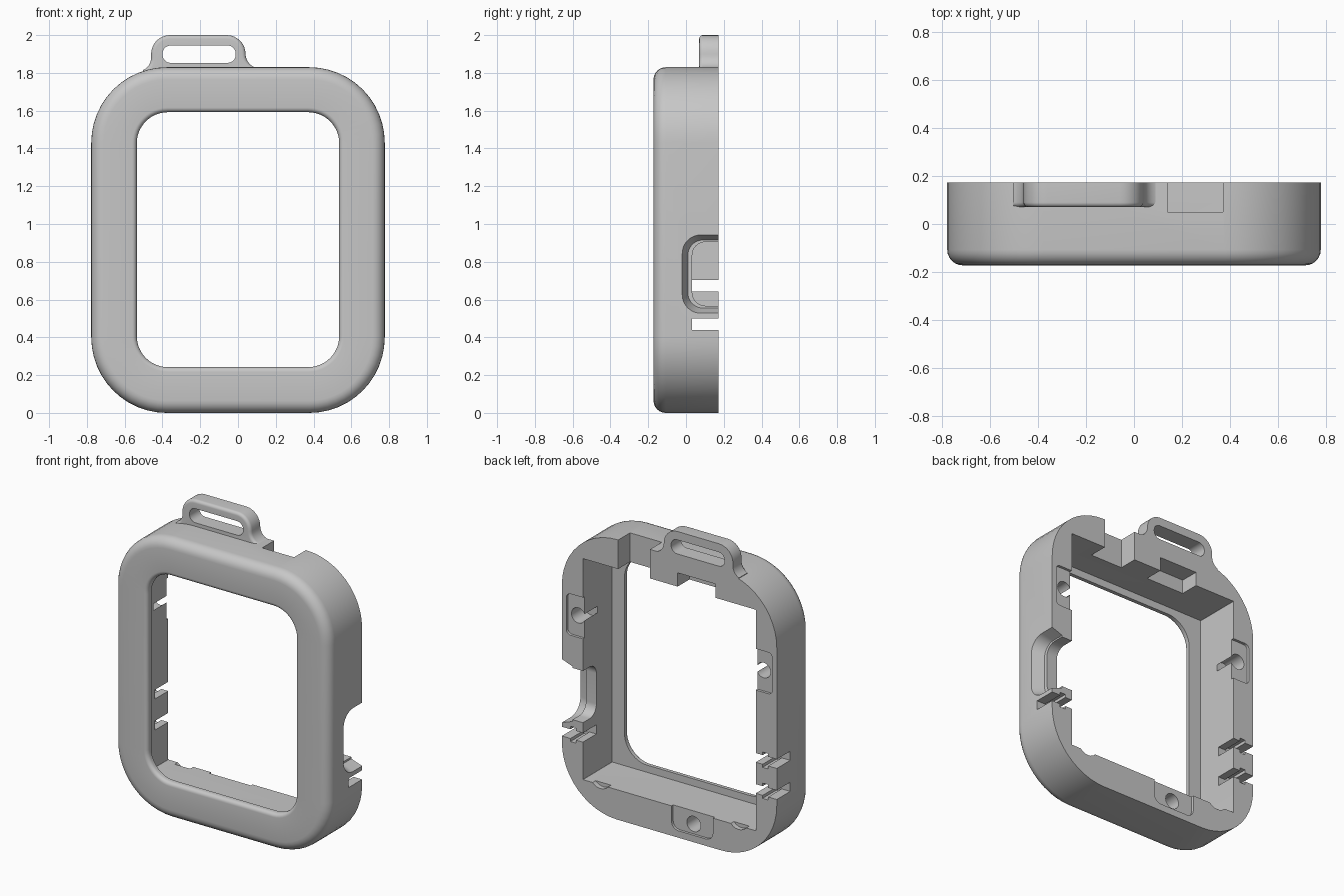
import bpy, bmesh
from math import sin, cos, pi

if "Cube" in bpy.data.objects:
    bpy.data.objects.remove(bpy.data.objects["Cube"], do_unlink=True)

grey = bpy.data.materials.new("matte_grey")
grey.use_nodes = True
grey.diffuse_color = (0.57, 0.57, 0.57, 1)
grey.node_tree.nodes["Principled BSDF"].inputs["Base Color"].default_value = (0.57, 0.57, 0.57, 1)

BACK, FRONT, FLOOR = 0.172, -0.172, -0.13
CAV_X, CAV_BOTTOM, CAV_TOP = 0.625, 0.195, 1.64


def arc(cu, cv, r, a0, a1, n=12):
    """Points on an arc, angles in quarter turns."""
    return [(cu + r * cos((a0 + (a1 - a0) * i / n) * pi / 2),
             cv + r * sin((a0 + (a1 - a0) * i / n) * pi / 2)) for i in range(n + 1)]


def rrect(u0, u1, v0, v1, r, n=12):
    return (arc(u1 - r, v1 - r, r, 0, 1, n) + arc(u0 + r, v1 - r, r, 1, 2, n)
            + arc(u0 + r, v0 + r, r, 2, 3, n) + arc(u1 - r, v0 + r, r, 3, 4, n))


def ring(pts, axis, d):
    return [(d, u, v) if axis == "x" else (u, d, v) for u, v in pts]


def loft(name, rings, closed=False):
    """Skin a stack of equal rings; closed joins last to first, else caps."""
    bm = bmesh.new()
    loops = [[bm.verts.new(p) for p in r] for r in rings]
    n = len(loops[0])
    pairs = list(zip(loops, loops[1:])) + ([(loops[-1], loops[0])] if closed else [])
    for a, b in pairs:
        for i in range(n):
            j = (i + 1) % n
            bm.faces.new((a[i], a[j], b[j], b[i]))
    if not closed:
        bm.faces.new(loops[0])
        bm.faces.new(loops[-1])
    bmesh.ops.recalc_face_normals(bm, faces=bm.faces[:])
    mesh = bpy.data.meshes.new(name)
    bm.to_mesh(mesh)
    bm.free()
    ob = bpy.data.objects.new(name, mesh)
    bpy.context.collection.objects.link(ob)
    mesh.materials.append(grey)
    return ob


def prism(name, pts, axis, lo, hi):
    return loft(name, [ring(pts, axis, lo), ring(pts, axis, hi)])


def box(name, x0, x1, y0, y1, z0, z1):
    return prism(name, [(x0, z0), (x1, z0), (x1, z1), (x0, z1)], "y", y0, y1)


def cut(target, cutter):
    cutter.hide_render = True
    mod = target.modifiers.new("cut", "BOOLEAN")
    mod.operation, mod.solver, mod.object = "DIFFERENCE", "EXACT", cutter
    bpy.context.view_layer.objects.active = target
    bpy.ops.object.modifier_apply(modifier=mod.name)
    bpy.data.objects.remove(cutter, do_unlink=True)


def smooth(ob):
    bpy.ops.object.select_all(action="DESELECT")
    ob.select_set(True)
    bpy.context.view_layer.objects.active = ob
    bpy.ops.object.shade_smooth_by_angle()


# Case shell: outer wall, rounded front, window lip, ledge and back cavity
def outer(inset, y):
    return ring(rrect(-0.777 + inset, 0.777 - inset, inset, 1.83 - inset, 0.4 - inset), "y", y)


def window(grow, y):
    return ring(rrect(-0.536 - grow, 0.536 + grow, 0.242 - grow, 1.592 + grow, 0.165 + grow), "y", y)


def cavity(y):
    return ring(rrect(-CAV_X, CAV_X, CAV_BOTTOM, CAV_TOP, 0.003), "y", y)


F, W, STEPS = 0.065, 0.025, 6
rings = [outer(0, BACK)]
for i in range(STEPS + 1):
    t = i / STEPS * pi / 2
    rings.append(outer(F * (1 - cos(t)), FRONT + F * (1 - sin(t))))
for i in range(STEPS + 1):
    t = i / STEPS * pi / 2
    rings.append(window(W * (1 - sin(t)), FRONT + W * (1 - cos(t))))
rings += [window(0, FLOOR), cavity(FLOOR), cavity(BACK)]
case = loft("case_shell", rings, closed=True)

# Side port: tapered recess, then a smaller opening into the cavity
cut(case, loft("port_recess", [
    ring(rrect(0.01, 0.4, 0.555, 0.915, 0.08), "x", 0.7),
    ring(rrect(-0.023, 0.4, 0.525, 0.945, 0.1), "x", 0.785)]))
cut(case, prism("port_opening", rrect(0.033, 0.4, 0.567, 0.905, 0.07), "x", 0.5, 0.74))

# Side slots with a wider cross groove
for side, z in ((-1, 0.47), (1, 0.47), (-1, 0.673)):
    lo, hi = sorted((side * 0.5, side * 0.9))
    cut(case, box("slot", lo, hi, 0.033, 0.3, z - 0.03, z + 0.03))
    lo, hi = sorted((side * 0.675, side * 0.715))
    cut(case, box("groove", lo, hi, 0.034, 0.3, z - 0.05, z + 0.05))

# Screw pads and holes on both sides and at the bottom
for side in (-1, 1):
    lo, hi = sorted((side * 0.55, side * 0.745))
    cut(case, prism("pad", rrect(lo, hi, 1.115, 1.385, 0.03, 4), "y", 0.155, 0.3))
    cut(case, prism("hole", arc(side * 0.67, 1.25, 0.05, 0, 4, 25)[:-1], "y", 0.02, 0.3))
    cut(case, box("hole_slit", *sorted((side * 0.55, side * 0.67)), 0.02, 0.3, 1.235, 1.265))
    # Shallow scallops along the lower cavity edge
    cut(case, prism("scallop", arc(side * 0.5, 0.245, 0.075, 0, 4, 24)[:-1], "y", 0.14, 0.3))
cut(case, prism("pad", rrect(-0.315, -0.015, 0.045, 0.25, 0.05, 4), "y", 0.155, 0.3))
cut(case, prism("hole", arc(-0.165, 0.11, 0.05, 0, 4, 25)[:-1], "y", 0.02, 0.3))

# Top notch through the wall and the recess beside the middle block
cut(case, box("top_notch", 0.14, 0.37, 0.05, 0.3, 1.5, 1.95))
cut(case, box("top_recess", -0.335, -0.06, 0.05, 0.3, 1.5, 1.73))
smooth(case)


# Strap loop with flared foot, rounded front edge and rounded slot
def loop_outline(inset, y):
    return ring([(-0.49, 1.78), (0.115, 1.78)]
                + arc(0.115, 1.9, 0.075 + inset, -1, -2, 8)
                + arc(-0.06, 1.9, 0.1 - inset, 0, 1, 8)[1:]
                + arc(-0.36, 1.9, 0.1 - inset, 1, 2, 8)
                + arc(-0.53, 1.88, 0.07 + inset, 0, -0.75, 6), "y", y)


R = 0.02
loop_rings = []
for i in range(STEPS + 1):
    t = i / STEPS * pi / 2
    loop_rings.append(loop_outline(R * (1 - sin(t)), 0.07 + R * (1 - cos(t))))
loop = loft("strap_loop", loop_rings + [loop_outline(0, BACK)])
cut(loop, prism("loop_slot", rrect(-0.4, -0.012, 1.853, 1.945, 0.044, 8), "y", -0.1, 0.4))
smooth(loop)
